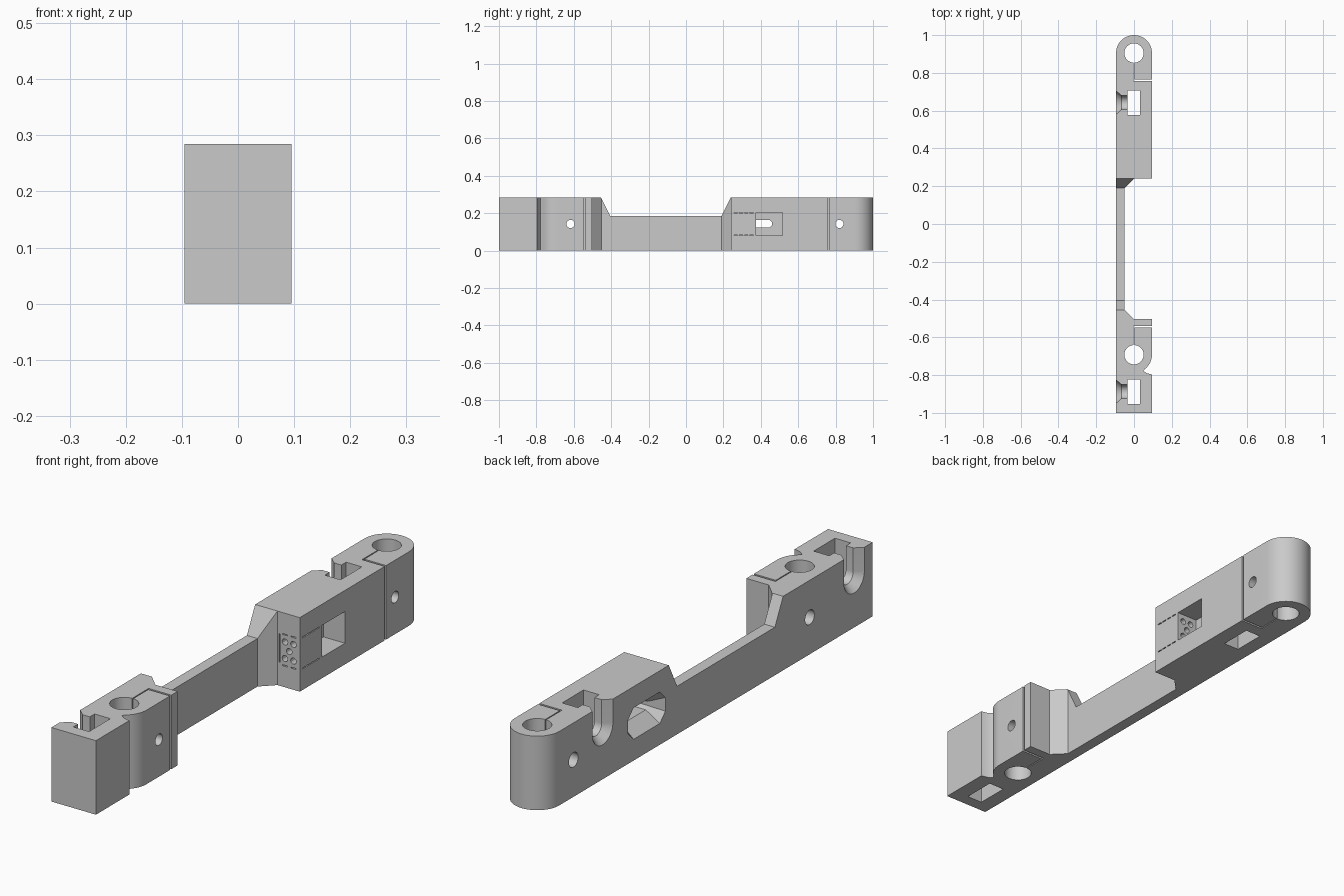
import bpy, bmesh
from math import cos, sin, pi, radians

if "Cube" in bpy.data.objects:
    bpy.data.objects.remove(bpy.data.objects["Cube"], do_unlink=True)

H = 0.285      # block height
W = 0.095      # half width
MID = H / 2    # height of bolts and windows
ARM = -0.05    # inner side of the thin arm

grey = bpy.data.materials.new("plain grey")
grey.use_nodes = True
grey.diffuse_color = (0.59, 0.59, 0.59, 1)
grey.node_tree.nodes["Principled BSDF"].inputs["Base Color"].default_value = (0.59, 0.59, 0.59, 1)


def loft(name, rings):
    """Closed solid through rings of equal point count."""
    bm = bmesh.new()
    loops = [[bm.verts.new(p) for p in ring] for ring in rings]
    n = len(loops[0])
    for a, b in zip(loops, loops[1:]):
        for i in range(n):
            j = (i + 1) % n
            bm.faces.new((a[i], a[j], b[j], b[i]))
    bm.faces.new(loops[0][::-1])
    bm.faces.new(loops[-1])
    bmesh.ops.recalc_face_normals(bm, faces=bm.faces)
    mesh = bpy.data.meshes.new(name)
    bm.to_mesh(mesh)
    bm.free()
    mesh.materials.append(grey)
    ob = bpy.data.objects.new(name, mesh)
    bpy.context.collection.objects.link(ob)
    return ob


def along_z(name, pts, lo=-0.1, hi=0.5):
    return loft(name, [[(x, y, z) for x, y in pts] for z in (lo, hi)])


def along_x(name, *sections):
    return loft(name, [[(x, y, z) for y, z in pts] for x, pts in sections])


def arc(cx, cy, r, a0, a1, n):
    return [(cx + r * cos(radians(a0 + (a1 - a0) * i / n)),
             cy + r * sin(radians(a0 + (a1 - a0) * i / n))) for i in range(n + 1)]


def circle(cx, cy, r, n=48):
    return arc(cx, cy, r, 0, 360, n)[:-1]


def rect(x0, x1, y0, y1):
    return [(x0, y0), (x1, y0), (x1, y1), (x0, y1)]


def octagon(cy, cz, hy, hz, c):
    return [(cy + sy * a, cz + sz * b) for sy, sz, a, b in (
        (1, -1, hy, hz - c), (1, 1, hy, hz - c), (1, 1, hy - c, hz), (-1, 1, hy - c, hz),
        (-1, 1, hy, hz - c), (-1, -1, hy, hz - c), (-1, -1, hy - c, hz), (1, -1, hy - c, hz))]


def u_shape(cy, r):
    return arc(cy, 0.195, r, 180, 360, 24) + [(cy + r, 0.4), (cy - r, 0.4)]


# Plan outline: front block, thin arm, back block with a round end
outline = [(-W, -1), (W, -1), (W, -0.797), (0.065, -0.789), (0.05, -0.777)]
outline += arc(0, -0.692, W, -52, 0, 12)
outline += [(W, -0.503), (0, -0.503), (ARM, -0.453), (ARM, 0.19), (0, 0.24), (W, 0.24)]
outline += arc(0, 1 - W, W, 0, 180, 32)
body = along_z("clamp_arm_body", outline, 0, H)

cutters = []
# Lowered arm with sloping shoulders
dip = [(-0.505, 0.385), (-0.405, 0.185), (0.19, 0.185), (0.29, 0.385)]
cutters.append(along_x("arm_dip", (-0.2, dip), (0.2, dip)))

# Rod clamps: bore, L-shaped slit and cross bolt
for rod_y, slit_y, bolt_y, side in ((0.905, 0.761, 0.82, 1), (-0.692, -0.545, -0.617, -1)):
    cutters.append(along_z("rod_bore", circle(0, rod_y, 0.051)))
    near, far = slit_y + side * 0.004, slit_y - side * 0.004
    cutters.append(along_z("clamp_slit", [
        (0.2, far), (-0.002, far), (-0.002, rod_y), (0.002, rod_y), (0.002, near), (0.2, near)]))
    small, large = circle(bolt_y, MID, 0.022, 32), circle(bolt_y, MID, 0.028, 32)
    cutters.append(along_x("bolt_hole", (-0.2, large), (-0.04, large), (-0.035, small), (0.2, small)))

# Nut pockets with flared open-topped channels
for y in (0.643, -0.887):
    cutters.append(along_z("nut_pocket", rect(-0.035, 0.032, y - 0.065, y + 0.065)))
    cutters.append(along_x("flared_channel", (-0.1, u_shape(y, 0.067)), (-0.066, u_shape(y, 0.036)),
                           (-0.02, u_shape(y, 0.036))))

# Connector window: square pocket one side, flared slot on the other
pocket = rect(0.375, 0.515, MID - 0.061, MID + 0.061)
cutters.append(along_x("window_pocket", (0.004, pocket), (0.2, pocket)))
wide = octagon(0.375, MID, 0.115, 0.062, 0.035)
slim = octagon(0.375, MID, 0.085, 0.02, 0.012)
cutters.append(along_x("window_flare", (-0.097, wide), (-0.04, slim), (0.006, slim)))

# Wire holes from the shoulder into the pocket
for dx, dz in ((0, 0), (-1, -1), (-1, 1), (1, -1), (1, 1)):
    ring = circle(0.05 + dx * 0.018, MID + dz * 0.032, 0.012, 12)
    cutters.append(loft("wire_hole", [[(x, y, z) for x, z in ring] for y in (0.2, 0.4)]))

# Perforated break-out lines around the wire holes
for z in (MID - 0.06, MID + 0.06):
    for i in range(4):
        y = 0.256 + i * 0.028
        cutters.append(along_z("side_perforation", rect(0.085, 0.2, y, y + 0.02), z - 0.002, z + 0.002))
    for x in (0.022, 0.058):
        cutters.append(along_z("end_perforation", rect(x, x + 0.02, 0.2, 0.25), z - 0.002, z + 0.002))
cutters.append(along_z("end_slit", rect(0.006, 0.01, 0.2, 0.25), 0.09, 0.2))

bpy.context.view_layer.objects.active = body
for cutter in cutters:
    mod = body.modifiers.new("cut", 'BOOLEAN')
    mod.operation = 'DIFFERENCE'
    mod.solver = 'EXACT'
    mod.object = cutter
    bpy.ops.object.modifier_apply(modifier=mod.name)
    bpy.data.objects.remove(cutter, do_unlink=True)

bpy.ops.object.select_all(action='DESELECT')
body.select_set(True)
bpy.ops.object.shade_smooth_by_angle(angle=radians(25))
